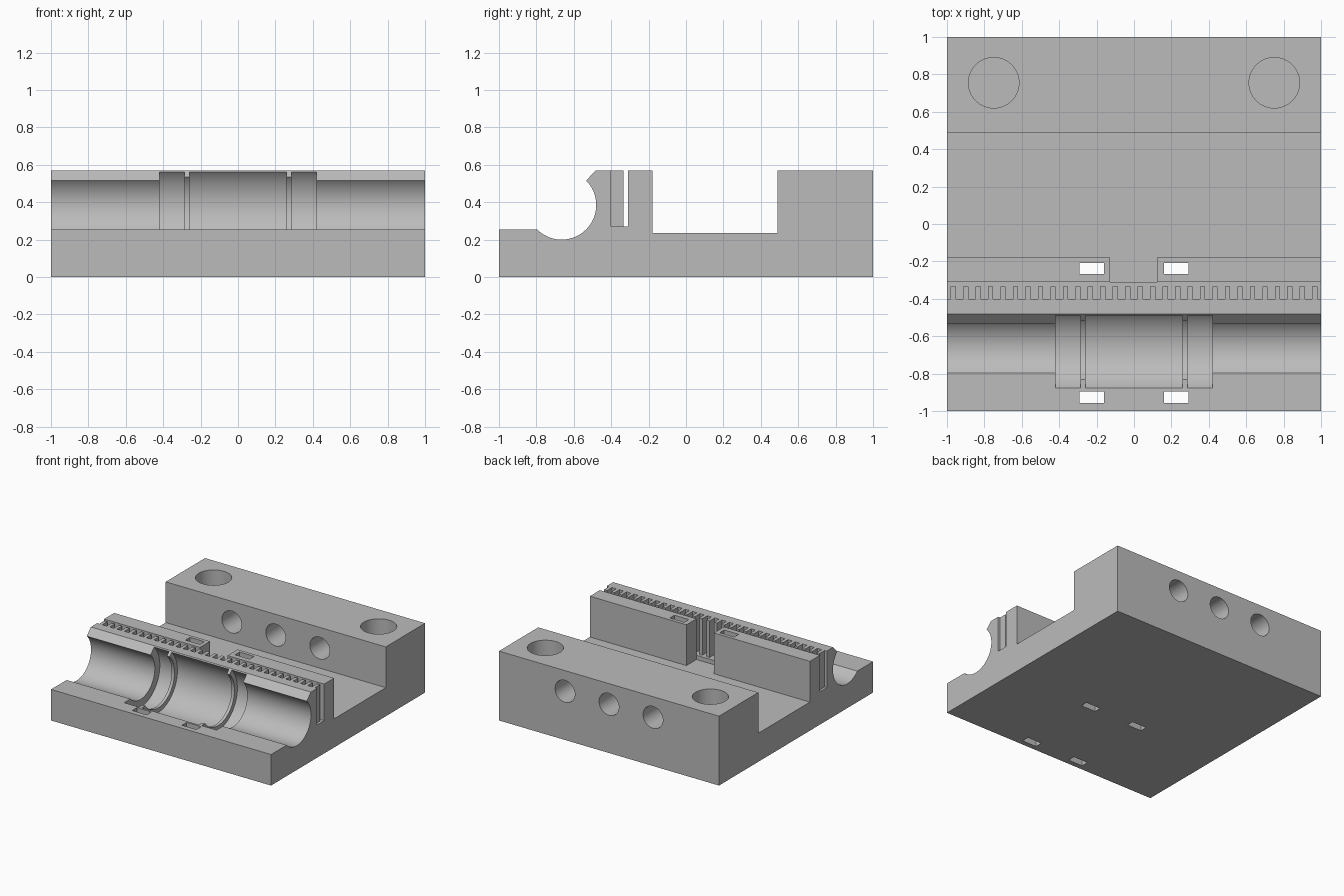
import bpy, bmesh
from math import cos, sin, pi, radians
from mathutils import Vector

if "Cube" in bpy.data.objects:
    bpy.data.objects.remove(bpy.data.objects["Cube"])

TOP, FLOOR, LEDGE, SLOT = 0.57, 0.235, 0.255, 0.27
BORE_Y, BORE_Z, BORE_R = -0.665, 0.385, 0.185

grey = bpy.data.materials.new("plain grey")
grey.use_nodes = True
grey.diffuse_color = (0.5, 0.5, 0.5, 1)
grey.node_tree.nodes["Principled BSDF"].inputs["Base Color"].default_value = (0.5, 0.5, 0.5, 1)


def prism(name, outline, direction):
    """Extrude a closed 3D outline along a direction."""
    bm = bmesh.new()
    face = bm.faces.new([bm.verts.new(p) for p in outline])
    new = bmesh.ops.extrude_face_region(bm, geom=[face])["geom"]
    bmesh.ops.translate(bm, vec=direction, verts=[v for v in new if isinstance(v, bmesh.types.BMVert)])
    bmesh.ops.recalc_face_normals(bm, faces=bm.faces)
    mesh = bpy.data.meshes.new(name)
    bm.to_mesh(mesh)
    bm.free()
    obj = bpy.data.objects.new(name, mesh)
    obj.data.materials.append(grey)
    bpy.context.collection.objects.link(obj)
    return obj


def box(name, x0, x1, y0, y1, z0, z1):
    return prism(name, [(x0, y0, z0), (x1, y0, z0), (x1, y1, z0), (x0, y1, z0)], (0, 0, z1 - z0))


def cylinder(name, centre, axis, radius, length, sides=64):
    axis = Vector(axis)
    u = axis.orthogonal().normalized()
    v = axis.cross(u)
    ring = [Vector(centre) + radius * (cos(2 * pi * i / sides) * u + sin(2 * pi * i / sides) * v)
            for i in range(sides)]
    return prism(name, ring, axis * length)


# Carriage body: side profile with rod channel, run across the full width
arc = [(BORE_Y + BORE_R * cos(radians(a)), BORE_Z + BORE_R * sin(radians(a)))
       for a in range(-135, 46, 4)]
profile = [(-1, 0), (-1, LEDGE), *arc, (-0.535, 0.515), (-0.482, TOP), (-0.18, TOP),
           (-0.18, FLOOR), (0.49, FLOOR), (0.49, TOP), (1, TOP), (1, 0)]
body = prism("carriage_body", [(-1, y, z) for y, z in profile], (2, 0, 0))

cutters = []

# Toothed belt slot: comb outline cut down from the top
pitch, half_tooth = 2 / 30, 0.014
comb = [(-1.1, -0.31), (-1.1, -0.4)]
for i in range(30):
    x = -1 + (i + 0.5) * pitch
    comb += [(x - half_tooth, -0.4), (x - half_tooth, -0.335),
             (x + half_tooth, -0.335), (x + half_tooth, -0.4)]
comb += [(1.1, -0.4), (1.1, -0.31)]
cutters.append(prism("belt_slot_cutter", [(x, y, SLOT) for x, y in comb], (0, 0, 0.5)))

# Gap in the wall behind the belt
cutters.append(box("wall_gap_cutter", -0.128, 0.122, -0.31, -0.1, FLOOR, 0.8))

# Bearing seat: wide recesses with two shallower retaining ridges
for x0, x1, r in [(-0.42, -0.285, 0.25), (-0.285, -0.26, 0.212), (-0.26, 0.26, 0.25),
                  (0.26, 0.285, 0.212), (0.285, 0.42, 0.25)]:
    cutters.append(cylinder("bearing_seat_cutter", (x0, BORE_Y, BORE_Z), (1, 0, 0), r, x1 - x0, 96))

# Tie slots straight through, in front of and behind the bearing
for side in (-1, 1):
    xs = sorted((side * 0.16, side * 0.292))
    for y0, y1 in [(-0.957, -0.895), (-0.267, -0.208)]:
        cutters.append(box("tie_slot_cutter", *xs, y0, y1, -0.1, 0.8))

    # Blind sockets in the rear block
    cutters.append(cylinder("socket_cutter", (side * 0.75, 0.755, FLOOR), (0, 0, 1), 0.135, 0.6))

# Three holes through the rear block
for x in (-0.4, 0, 0.4):
    cutters.append(cylinder("cross_hole_cutter", (x, 0.4, 0.4), (0, 1, 0), 0.09, 0.8))

# Apply the cuts and remove the cutters
bpy.context.view_layer.objects.active = body
for cutter in cutters:
    cutter.hide_render = True
    cut = body.modifiers.new("cut", "BOOLEAN")
    cut.operation, cut.solver, cut.object = "DIFFERENCE", "EXACT", cutter
    bpy.ops.object.modifier_apply(modifier=cut.name)
    bpy.data.objects.remove(cutter)

bpy.ops.object.select_all(action="DESELECT")
body.select_set(True)
bpy.ops.object.shade_smooth_by_angle(angle=radians(25))
